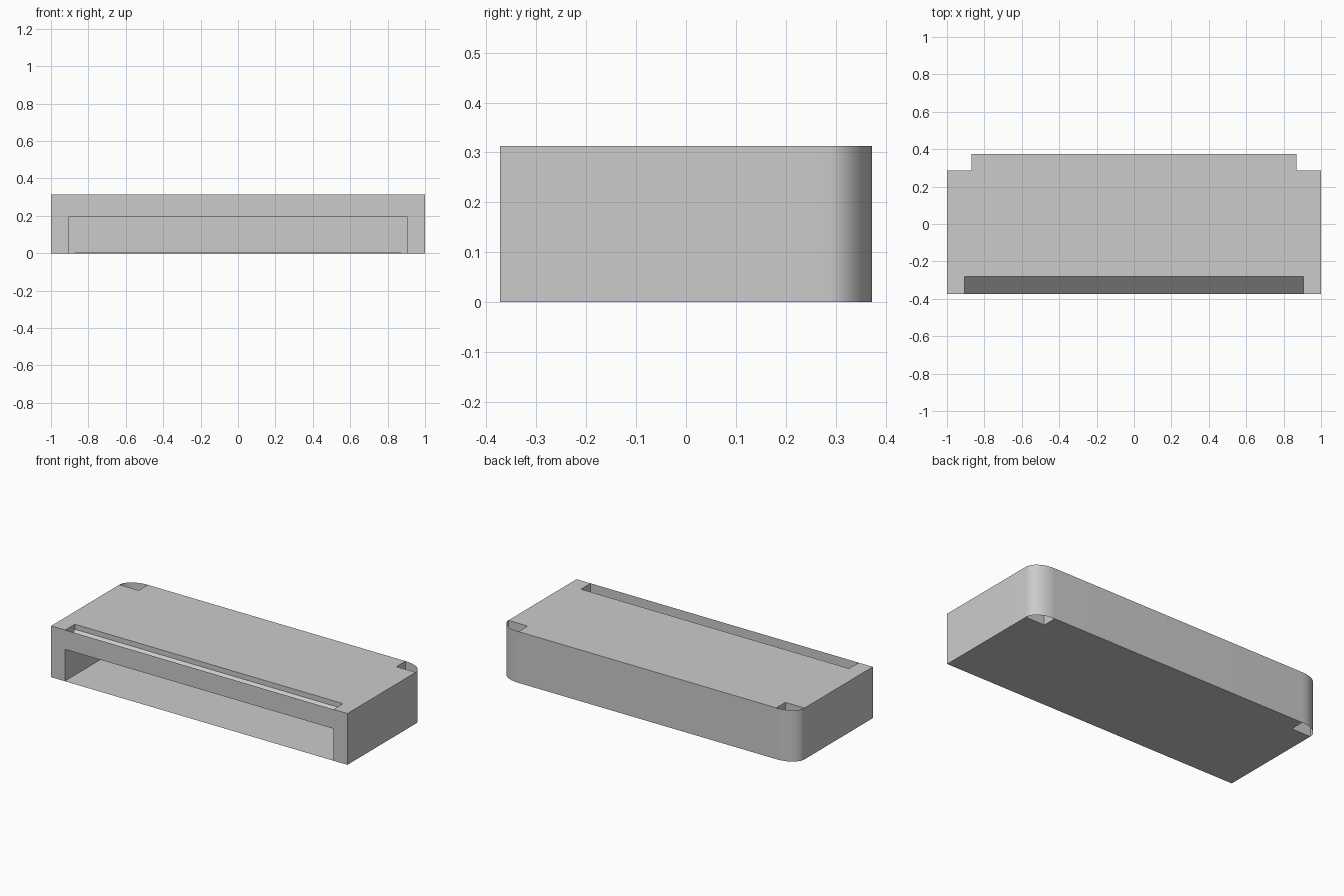
import bpy, math

if "Cube" in bpy.data.objects:
    bpy.data.objects.remove(bpy.data.objects["Cube"])

W, D, H = 1.0, 0.373, 0.313          # half width, half depth, height
IX, OPEN_H, FLOOR = 0.905, 0.195, 0.003   # cavity half width, opening height, cavity floor
NX, NY = 0.87, 0.285                 # inner corner of the back notches
SLOT_Y, LIP_Z = -0.28, 0.282         # back of the top slot, bottom of its lip


def surface(name, polys, smooth=False):
    """Object made from a few polygons, sharing equal points."""
    index, faces = {}, []
    for poly in polys:
        faces.append([index.setdefault(tuple(round(c, 5) for c in p), len(index)) for p in poly])
    mesh = bpy.data.meshes.new(name)
    mesh.from_pydata(list(index), [], faces)
    mesh.update()
    obj = bpy.data.objects.new(name, mesh)
    bpy.context.collection.objects.link(obj)
    if smooth:
        bpy.ops.object.select_all(action='DESELECT')
        obj.select_set(True)
        bpy.context.view_layer.objects.active = obj
        bpy.ops.object.shade_smooth_by_angle(angle=math.radians(30))
    return obj


def wall(path, z0, z1):
    """Vertical quads along a plan path; outside is on the right."""
    return [[(*a, z0), (*b, z0), (*b, z1), (*a, z1)] for a, b in zip(path, path[1:])]


# Plan of the plates: rectangle with square notches at the back corners
back = [(W, NY), (NX, NY), (NX, D), (-NX, D), (-NX, NY), (-W, NY)]
base = [(-W, -D), (W, -D)] + back
slotted = [(-W, -D), (-IX, -D), (-IX, SLOT_Y), (IX, SLOT_Y), (IX, -D), (W, -D)] + back
surface("bottom_plate", [[(x, y, 0) for x, y in reversed(base)]])
surface("top_plate", [[(x, y, H) for x, y in slotted]])

# Outer wall wrapping the sides and back with rounded corners
right_arc = [(NX + (W - NX) * math.cos(t), NY + (D - NY) * math.sin(t))
             for t in (math.pi / 2 * i / 16 for i in range(17))]
left_arc = [(-x, y) for x, y in reversed(right_arc)]
surface("outer_wall", wall([(W, -D)] + right_arc + left_arc + [(-W, -D)], 0, H), smooth=True)

# Walls closing the body inside each notch
surface("notch_walls", wall(back[:3], 0, H) + wall(back[3:], 0, H))

# Front frame around the opening
surface("front_frame", [[(x, -D, z) for x, z in (
    (-W, 0), (-IX, 0), (-IX, OPEN_H), (IX, OPEN_H), (IX, 0), (W, 0), (W, H), (-W, H))]])

# Cavity behind the opening
plan = [(-IX, -D), (IX, -D), (IX, NY - 0.005), (-IX, NY - 0.005)]
surface("cavity",
        wall([plan[0], plan[3], plan[2], plan[1]], FLOOR, OPEN_H)
        + [[(x, y, FLOOR) for x, y in plan],
           [(x, y, OPEN_H) for x, y in reversed(plan)]])

# Slot in the top: short lip, sloping bed, end walls
section = [(-D, H), (-D, OPEN_H), (SLOT_Y, LIP_Z), (SLOT_Y, H)]
bed = [[(-IX, *a), (IX, *a), (IX, *b), (-IX, *b)] for a, b in zip(section[1:], section[2:])]
ends = [[(-IX, *p) for p in section], [(IX, *p) for p in reversed(section)]]
surface("slot", bed + ends)
